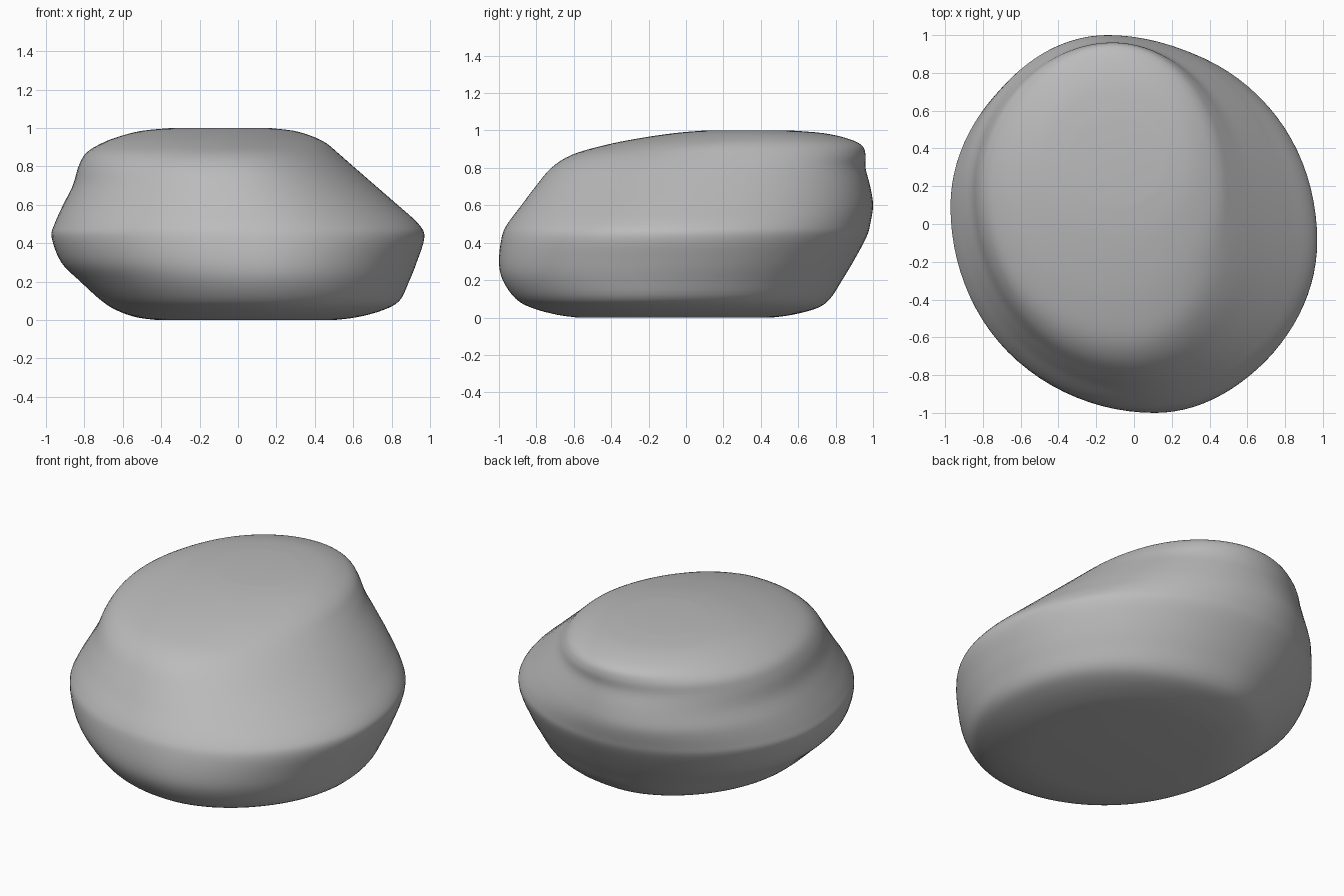
import bpy, bmesh, math

if "Cube" in bpy.data.objects:
    bpy.data.objects.remove(bpy.data.objects["Cube"])

# Horizontal slices: z, left x, right x, front y, back y, pivot x, pivot y
SLICES = [
    (0.00, -0.42, 0.50, -0.58, 0.46, 0.05, -0.06),
    (0.015, -0.53, 0.62, -0.69, 0.57, 0.05, -0.06),
    (0.05, -0.63, 0.75, -0.82, 0.70, 0.05, -0.06),
    (0.10, -0.71, 0.84, -0.91, 0.77, 0.04, -0.05),
    (0.20, -0.82, 0.89, -0.98, 0.835, 0.03, -0.03),
    (0.30, -0.92, 0.93, -1.00, 0.895, 0.02, -0.01),
    (0.43, -0.97, 0.97, -0.985, 0.965, 0.0, 0.0),
    (0.50, -0.955, 0.94, -0.955, 0.985, -0.02, 0.02),
    (0.60, -0.91, 0.83, -0.88, 1.00, -0.05, 0.06),
    (0.70, -0.86, 0.715, -0.805, 0.985, -0.07, 0.10),
    (0.80, -0.83, 0.60, -0.72, 0.96, -0.08, 0.14),
    (0.87, -0.79, 0.52, -0.61, 0.96, -0.08, 0.18),
    (0.92, -0.71, 0.46, -0.44, 0.94, -0.09, 0.22),
    (0.955, -0.62, 0.39, -0.27, 0.87, -0.09, 0.27),
    (0.985, -0.50, 0.29, -0.07, 0.74, -0.09, 0.32),
    (1.00, -0.34, 0.16, 0.10, 0.56, -0.09, 0.34),
]
SIDES, STEPS = 96, 4


def spline(a, b, c, d, t):
    """Smooth blend from b to c."""
    return tuple(q + 0.5 * t * (r - p + t * (2*p - 5*q + 4*r - s + t * (3*(q - r) + s - p)))
                 for p, q, r, s in zip(a, b, c, d))


def outline(s):
    """Four joined quarter ellipses, sheared so the ends sit off-centre."""
    z, left, right, front, back, px, py = s
    points = []
    for i in range(SIDES):
        a = 2 * math.pi * i / SIDES
        c, n = math.cos(a), math.sin(a)
        x = px + c * (right - px if c > 0 else px - left)
        y = py + n * (back - py if n > 0 else py - front)
        lean = 0.09 * min(1, (1 - z) * 2.5)
        points.append((x - lean * n * (1 - abs(c)), y - lean * c * (1 - abs(n)), z))
    return points


# Refine the slices into a smooth stack
stack = []
last = len(SLICES) - 1
for i in range(last):
    quad = [SLICES[max(0, min(last, i + k))] for k in (-1, 0, 1, 2)]
    stack += [spline(*quad, k / STEPS) for k in range(STEPS)]
stack.append(SLICES[last])

# Skin the stack and close top and base
bm = bmesh.new()
rings = [[bm.verts.new(p) for p in outline(s)] for s in stack]
for lower, upper in zip(rings, rings[1:]):
    for i in range(SIDES):
        j = (i + 1) % SIDES
        bm.faces.new((lower[i], lower[j], upper[j], upper[i]))
bm.faces.new(rings[0][::-1])
bm.faces.new(rings[-1])
mesh = bpy.data.meshes.new("boulder")
bm.to_mesh(mesh)
bm.free()

# Boulder
boulder = bpy.data.objects.new("boulder", mesh)
bpy.context.collection.objects.link(boulder)
stone = bpy.data.materials.new("grey stone")
stone.diffuse_color = (0.5, 0.5, 0.5, 1)
stone.use_nodes = True
stone.node_tree.nodes["Principled BSDF"].inputs["Base Color"].default_value = stone.diffuse_color
mesh.materials.append(stone)
bpy.context.view_layer.objects.active = boulder
boulder.select_set(True)
bpy.ops.object.shade_smooth_by_angle(angle=math.radians(50))
